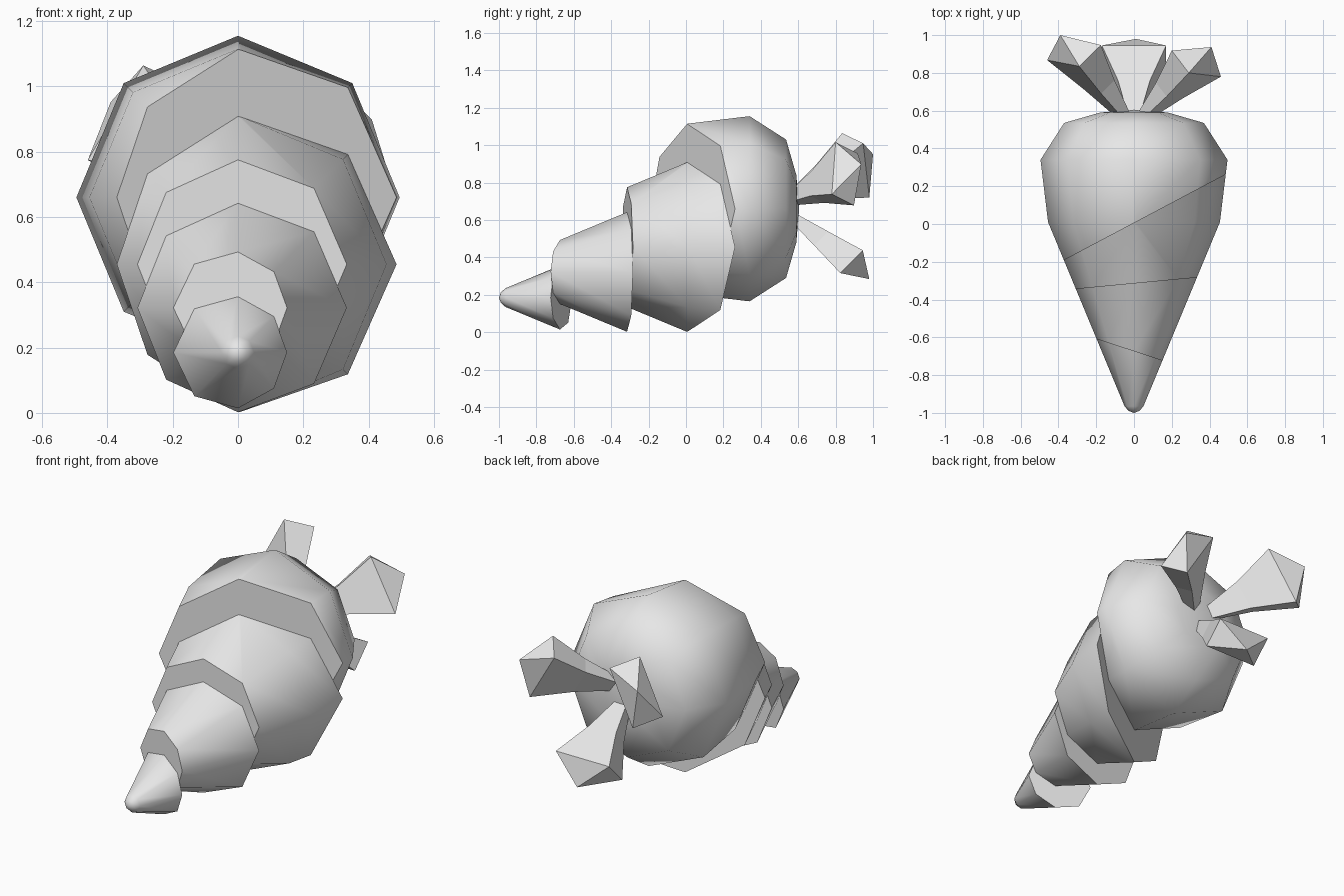
import bpy, bmesh, math
from mathutils import Vector

if "Cube" in bpy.data.objects:
    bpy.data.objects.remove(bpy.data.objects["Cube"])

grey = bpy.data.materials.new("plain_grey")
grey.diffuse_color = (0.8, 0.8, 0.8, 1)
grey.use_nodes = True
grey.node_tree.nodes["Principled BSDF"].inputs["Base Color"].default_value = grey.diffuse_color


def add_object(name, bm):
    bmesh.ops.recalc_face_normals(bm, faces=bm.faces[:])
    mesh = bpy.data.meshes.new(name)
    bm.to_mesh(mesh)
    bm.free()
    mesh.materials.append(grey)
    bpy.context.collection.objects.link(bpy.data.objects.new(name, mesh))


# Carrot body profile along y: (y, radius)
PROFILE = [(-1, 0), (-0.99, 0.028), (-0.965, 0.05), (0.01, 0.455), (0.34, 0.495),
           (0.535, 0.37), (0.59, 0.18), (0.605, 0)]
SIDES = 8


def lathe(z):
    """Eight-sided smooth root, centred at height z."""
    bm = bmesh.new()
    rings = []
    for y, r in PROFILE:
        n = SIDES if r else 1
        rings.append([bm.verts.new((r * math.sin(math.tau * i / SIDES), y,
                                    z + r * math.cos(math.tau * i / SIDES)))
                      for i in range(n)])
    for a, b in zip(rings, rings[1:]):
        for i in range(SIDES):
            j = (i + 1) % SIDES
            quad = [a[i % len(a)], a[j % len(a)], b[j % len(b)], b[i % len(b)]]
            bm.faces.new(list(dict.fromkeys(quad)))
    for f in bm.faces:
        f.smooth = True
    return bm


def cut(bm, y, slope, keep_back):
    """Cut by an upright plane through (0, y) and close it with a flat face."""
    normal = Vector((slope, -1, 0)) * (1 if keep_back else -1)
    bmesh.ops.bisect_plane(bm, geom=bm.verts[:] + bm.edges[:] + bm.faces[:],
                           plane_co=(0, y, 0), plane_no=normal, clear_outer=True)
    rim = [e for e in bm.edges if e.is_boundary]
    for f in bmesh.ops.holes_fill(bm, edges=rim, sides=0)["faces"]:
        f.smooth = False


# Four slices, each resting lower than the one behind it
CUTS = [(0.005, 0.53), (-0.315, 0.095), (-0.674, -0.33)]
HEIGHTS = [0.66, 0.455, 0.322, 0.185]
NAMES = ["crown_slice", "upper_slice", "lower_slice", "tip_slice"]
for k, (name, z) in enumerate(zip(NAMES, HEIGHTS)):
    body = lathe(z)
    if k > 0:
        cut(body, *CUTS[k - 1], keep_back=False)
    if k < 3:
        cut(body, *CUTS[k], keep_back=True)
    add_object(name, body)


def stalk(name, base, corner, across, thick, tip):
    """Flaring four-sided stalk; corner is one head corner, with its two sides."""
    corner, across, thick = Vector(corner), Vector(across), Vector(thick)
    base = Vector(base)
    head = corner + (across + thick) / 2
    bm = bmesh.new()
    rings = []
    # position along stalk, width scale, thickness scale
    for t, w, h in [(0, 0.22, 0.3), (0.47, 0.5, 0.62), (1, 1, 1)]:
        c = base.lerp(head, t)
        rings.append([bm.verts.new(c + across * w * u / 2 + thick * h * v / 2)
                      for u, v in [(-1, -1), (1, -1), (1, 1), (-1, 1)]])
    apex = bm.verts.new(tip)
    bm.faces.new(rings[0])
    for i in range(4):
        j = (i + 1) % 4
        for a, b in zip(rings, rings[1:]):
            bm.faces.new((a[i], a[j], b[j], b[i]))
        bm.faces.new((rings[-1][i], rings[-1][j], apex))
    add_object(name, bm)


# Leaf stalks
stalk("right_stalk", (0.06, 0.58, 0.72), (0.29, 0.80, 1.016),
      (0.17, -0.02, -0.278), (-0.09, 0.118, -0.06), (0.41, 0.937, 0.898))
stalk("left_stalk", (-0.06, 0.58, 0.72), (-0.29, 0.835, 1.064),
      (-0.17, 0.033, -0.29), (0.115, 0.112, -0.054), (-0.39, 1.0, 0.952))
stalk("lower_stalk", (0, 0.58, 0.61), (-0.17, 0.945, 0.438),
      (0.34, 0, 0), (0, -0.12, -0.122), (0.01, 0.98, 0.284))
